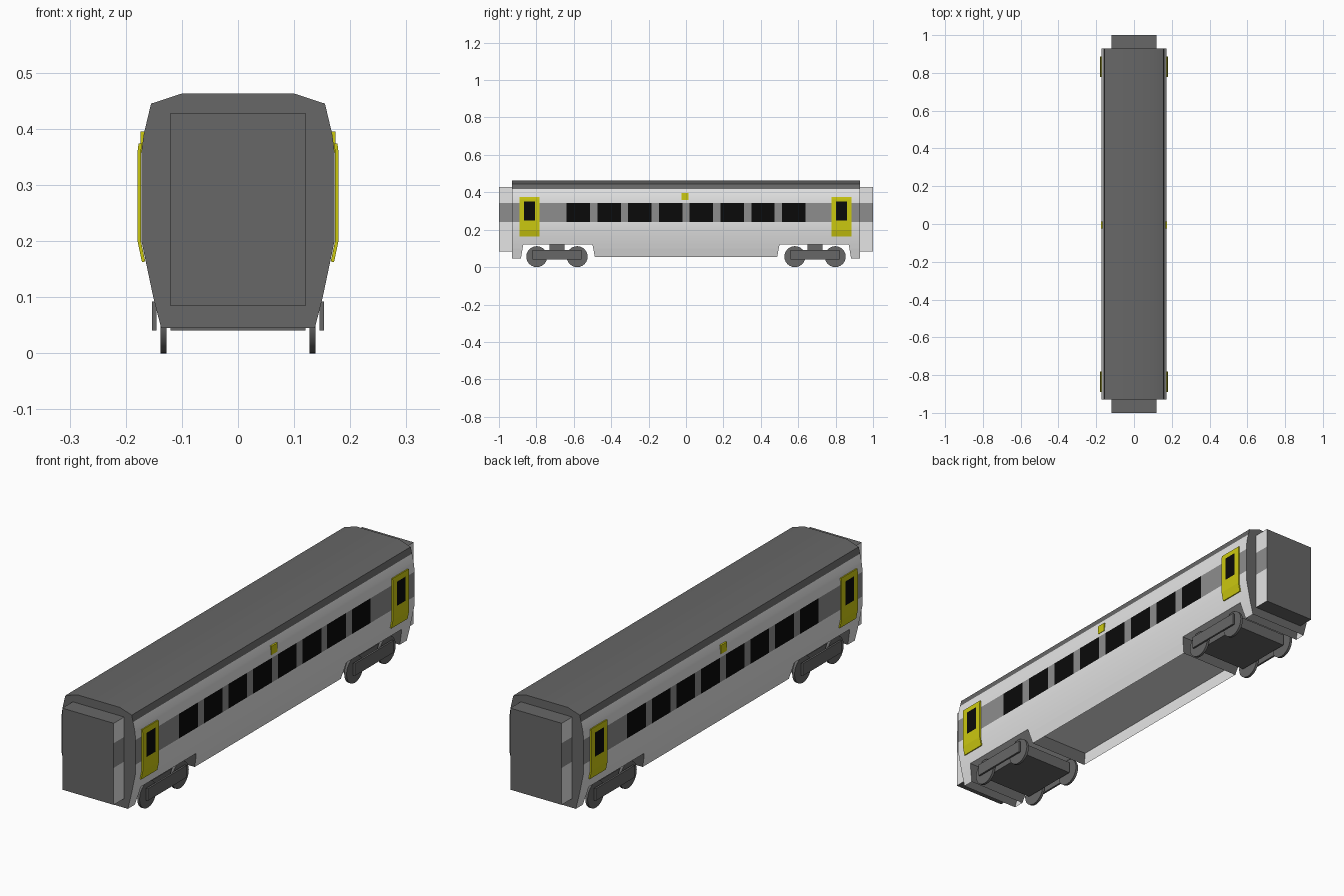
import bpy, bmesh, math
from mathutils import Matrix, Vector

if "Cube" in bpy.data.objects:
    bpy.data.objects.remove(bpy.data.objects["Cube"])


def material(name, rgb):
    m = bpy.data.materials.new(name)
    m.use_nodes = True
    m.diffuse_color = (*rgb, 1)
    m.node_tree.nodes["Principled BSDF"].inputs["Base Color"].default_value = (*rgb, 1)
    return m


PAINT = [material("light_grey", (0.78, 0.78, 0.78)),
         material("band_grey", (0.27, 0.27, 0.27)),
         material("dark_grey", (0.135, 0.135, 0.135)),
         material("yellow", (0.6, 0.58, 0.005)),
         material("glass_black", (0.003, 0.003, 0.003))]
LIGHT, BAND, DARK, YELLOW, BLACK = range(5)

# Half cross-section of the body, from skirt bottom to roof (x, z)
SECTION = [(0.137, 0.045), (0.151, 0.10), (0.172, 0.20), (0.172, 0.36),
           (0.168, 0.39), (0.155, 0.445), (0.10, 0.463)]
FLOOR, BAND_LOW, BAND_HIGH, ROOF = 0.12, 0.24, 0.344, 0.418
BODY_END = 0.93
WINDOW_START, WINDOW_PITCH, WINDOW_WIDTH = -0.638, 0.1645, 0.125
WINDOWS = [WINDOW_START + i * WINDOW_PITCH for i in range(8)]


def half_width(z):
    for (x0, z0), (x1, z1) in zip(SECTION, SECTION[1:]):
        if z <= z1:
            return x0 + (x1 - x0) * (z - z0) / (z1 - z0)
    return SECTION[-1][0]


def finish(name, bm, rule, smooth=0):
    """Turn a bmesh into an object, colouring each face by a rule."""
    bmesh.ops.recalc_face_normals(bm, faces=bm.faces)
    for f in bm.faces:
        f.material_index = rule(f.calc_center_median(), f.normal)
    mesh = bpy.data.meshes.new(name)
    bm.to_mesh(mesh)
    bm.free()
    for m in PAINT:
        mesh.materials.append(m)
    if smooth:
        mesh.shade_smooth()
        mesh.set_sharp_from_angle(angle=math.radians(smooth))
    ob = bpy.data.objects.new(name, mesh)
    bpy.context.collection.objects.link(ob)
    return ob


def slice_at(bm, axis, values):
    normal = Vector((0, 0, 0))
    normal[axis] = 1
    for v in values:
        bmesh.ops.bisect_plane(bm, geom=bm.verts[:] + bm.edges[:] + bm.faces[:],
                               plane_co=normal * v, plane_no=normal, dist=1e-5)


def box_mesh(lo, hi):
    bm = bmesh.new()
    size = [b - a for a, b in zip(lo, hi)]
    mid = [(a + b) / 2 for a, b in zip(lo, hi)]
    bmesh.ops.create_cube(bm, size=1, matrix=Matrix.Translation(mid) @ Matrix.Diagonal((*size, 1)))
    return bm


def box(name, lo, hi, colour):
    return finish(name, box_mesh(lo, hi), lambda c, n: colour)


def body_rule(c, n):
    if abs(n.y) > 0.7 or c.z > ROOF:
        return DARK
    if abs(n.z) < 0.7 and BAND_LOW < c.z < BAND_HIGH:
        glazed = any(w < c.y < w + WINDOW_WIDTH for w in WINDOWS)
        return BLACK if glazed else BAND
    return LIGHT


# Body shell: extruded section cut along the painted borders
half = [(half_width(FLOOR), FLOOR)] + [p for p in SECTION if p[1] > FLOOR]
outline = half + [(-x, z) for x, z in reversed(half)]
bm = bmesh.new()
face = bm.faces.new([bm.verts.new((x, -BODY_END, z)) for x, z in outline])
out = bmesh.ops.extrude_face_region(bm, geom=[face], use_keep_orig=True)
bmesh.ops.translate(bm, vec=(0, 2 * BODY_END, 0),
                    verts=[g for g in out["geom"] if isinstance(g, bmesh.types.BMVert)])
slice_at(bm, 2, [BAND_LOW, BAND_HIGH, ROOF])
slice_at(bm, 1, [y for w in WINDOWS for y in (w, w + WINDOW_WIDTH)])
finish("body_shell", bm, body_rule, smooth=30)


# Hollow skirts below the floor, with slanted ends beside the wheel openings
def skirt(name, bottom, low_ends, high_ends):
    rings = []
    levels = [(bottom, low_ends), (0.10, None), (FLOOR, high_ends)]
    bm = bmesh.new()
    for z, ends in levels:
        if ends is None:
            t = (z - bottom) / (FLOOR - bottom)
            ends = [a + (b - a) * t for a, b in zip(low_ends, high_ends)]
        w = half_width(z)
        corners = [(-w, ends[0]), (w, ends[0]), (w, ends[1]), (-w, ends[1])]
        rings.append([bm.verts.new((x, y, z)) for x, y in corners])
    for low, high in zip(rings, rings[1:]):
        for i in range(4):
            j = (i + 1) % 4
            bm.faces.new((low[i], low[j], high[j], high[i]))
    finish(name, bm, lambda c, n: DARK if abs(n.y) > 0.7 else LIGHT)


skirt("middle_skirt", 0.053, (-0.487, 0.487), (-0.50, 0.50))
skirt("front_skirt", 0.045, (-BODY_END, -0.883), (-BODY_END, -0.87))
skirt("back_skirt", 0.045, (0.883, BODY_END), (0.87, BODY_END))


# Gangway connectors at both ends, with the band continued on their sides
def gangway_rule(c, n):
    if abs(n.x) < 0.7:
        return DARK
    return BAND if BAND_LOW < c.z < BAND_HIGH else LIGHT


for end, y in (("front", -1), ("back", BODY_END)):
    bm = box_mesh((-0.12, y, 0.084), (0.12, y + 1 - BODY_END, 0.428))
    slice_at(bm, 2, [BAND_LOW, BAND_HIGH])
    finish(end + "_gangway", bm, gangway_rule)


# Doors: thin plates that follow the side of the body
def door(name, side, middle):
    ys = [middle + d for d in (-0.054, -0.029, 0.029, 0.054)]
    zs = [0.163, 0.20, 0.25, 0.352, 0.36, 0.374]
    bm = bmesh.new()
    grid = [[bm.verts.new((side * (half_width(z) + 0.004), y, z)) for y in ys] for z in zs]
    for r in range(len(zs) - 1):
        for c in range(len(ys) - 1):
            bm.faces.new((grid[r][c], grid[r][c + 1], grid[r + 1][c + 1], grid[r + 1][c]))

    def rule(c, n):
        pane = abs(c.y - middle) < 0.029 and 0.25 < c.z < 0.352
        return BLACK if pane else YELLOW

    ob = finish(name, bm, rule)
    plate = ob.modifiers.new("thickness", "SOLIDIFY")
    plate.thickness = 0.006
    plate.offset = 0


for side, s in (("left", 1), ("right", -1)):
    door(side + "_front_door", s, -0.836)
    door(side + "_back_door", s, 0.832)
    xs = sorted((s * 0.164, s * 0.174))
    box(side + "_indicator_plate", (xs[0], -0.024, 0.358), (xs[1], 0.014, 0.395), YELLOW)


# Bogies: frame, side beams, pivot and four wheels each
for end, y in (("front", -0.69), ("back", 0.69)):
    box(end + "_bogie_frame", (-0.12, y - 0.13, 0.041), (0.12, y + 0.13, 0.09), DARK)
    box(end + "_bogie_pivot", (-0.10, y - 0.04, 0.085), (0.10, y + 0.04, 0.125), DARK)
    for side, s in (("left", 1), ("right", -1)):
        xs = sorted((s * 0.145, s * 0.153))
        box(f"{end}_{side}_bogie_beam", (xs[0], y - 0.13, 0.041), (xs[1], y + 0.13, 0.092), DARK)
        for place, dy in (("leading", -0.108), ("trailing", 0.108)):
            bm = bmesh.new()
            turn = Matrix.Translation((s * 0.133, y + dy, 0.056)) @ Matrix.Rotation(math.pi / 2, 4, "Y")
            bmesh.ops.create_cone(bm, cap_ends=True, segments=24, radius1=0.056,
                                  radius2=0.056, depth=0.011, matrix=turn)
            finish(f"{end}_{side}_{place}_wheel", bm, lambda c, n: DARK, smooth=30)
